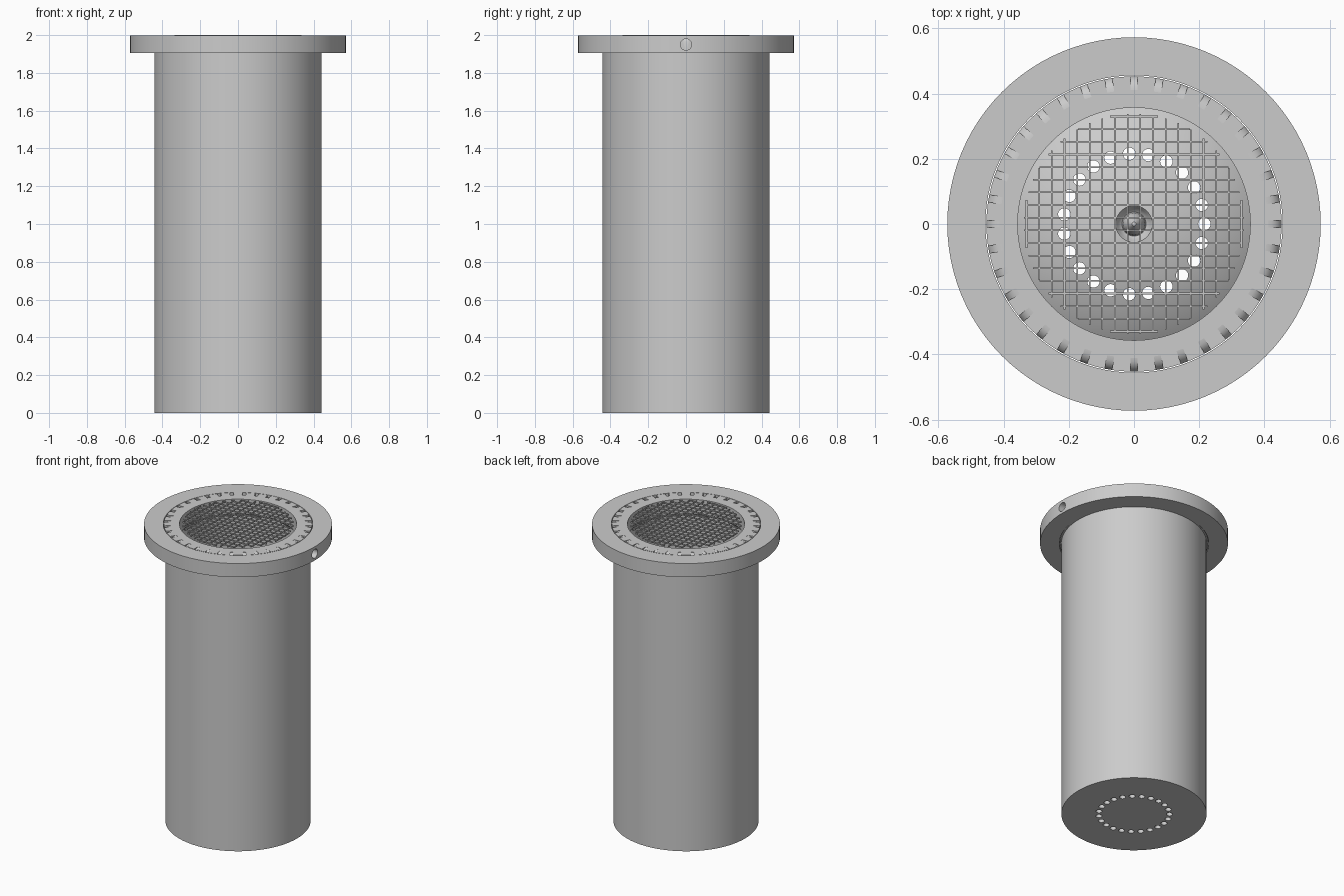
import bpy, bmesh, math
from mathutils import Matrix, Vector

cube = bpy.data.objects.get("Cube")
if cube:
    bpy.data.objects.remove(cube, do_unlink=True)

SEG = 96
TOP = 1.997

grey = bpy.data.materials.new("plain grey")
grey.use_nodes = True
grey.diffuse_color = (0.6, 0.6, 0.6, 1)
grey.node_tree.nodes["Principled BSDF"].inputs["Base Color"].default_value = (0.6, 0.6, 0.6, 1)


def finish(name, bm):
    bmesh.ops.recalc_face_normals(bm, faces=bm.faces)
    mesh = bpy.data.meshes.new(name)
    bm.to_mesh(mesh)
    bm.free()
    mesh.materials.append(grey)
    obj = bpy.data.objects.new(name, mesh)
    bpy.context.collection.objects.link(obj)
    return obj


def lathe(name, profile):
    """Turn a closed (radius, height) outline around the z axis."""
    bm = bmesh.new()
    verts = [bm.verts.new((r, 0, z)) for r, z in profile]
    edges = [bm.edges.new((a, b)) for a, b in zip(verts, verts[1:] + verts[:1])
             if a.co.x > 0 or b.co.x > 0]
    bmesh.ops.spin(bm, geom=verts + edges, cent=(0, 0, 0), axis=(0, 0, 1),
                   angle=math.tau, steps=SEG, use_duplicate=False)
    bmesh.ops.remove_doubles(bm, verts=bm.verts, dist=1e-5)
    return finish(name, bm)


def cut(obj, cutter):
    """Subtract the cutter and remove it."""
    mod = obj.modifiers.new("cut", "BOOLEAN")
    mod.operation, mod.solver, mod.object = "DIFFERENCE", "EXACT", cutter
    cutter.hide_render = True
    bpy.context.view_layer.objects.active = obj
    bpy.ops.object.modifier_apply(modifier=mod.name)
    bpy.data.objects.remove(cutter, do_unlink=True)


def smooth(obj):
    bpy.ops.object.select_all(action="DESELECT")
    obj.select_set(True)
    bpy.context.view_layer.objects.active = obj
    bpy.ops.object.shade_smooth_by_angle(angle=math.radians(30))


# Long tube with an inward lip and a toothed rim at its top
tube = lathe("tube", [(0.443, 0), (0.443, 1.908), (0.453, 1.908), (0.453, TOP),
                      (0.357, TOP), (0.357, 1.9), (0.373, 1.88), (0.373, 0)])

# Rounded notches around the rim, falling away outwards
bm = bmesh.new()
arc = [(0.411 + 0.044 * math.sin(a), 1.952 + 0.044 * math.cos(a))
       for a in (math.pi / 2 * i / 6 for i in range(7))]
outline = [(0.411, 2.02)] + arc + [(0.47, 1.952), (0.47, 2.02)]
for i in range(36):
    turn = Matrix.Rotation(math.tau * i / 36, 4, "Z")
    face = bm.faces.new([bm.verts.new(turn @ Vector((r, -0.011, z))) for r, z in outline])
    out = bmesh.ops.extrude_face_region(bm, geom=[face])["geom"]
    bmesh.ops.translate(bm, vec=turn @ Vector((0, 0.022, 0)),
                        verts=[v for v in out if isinstance(v, bmesh.types.BMVert)])
cut(tube, finish("notch_cutter", bm))
smooth(tube)

# Wide flange ring with a round hole in its left side
flange = lathe("flange_ring", [(0.456, 1.905), (0.573, 1.905), (0.573, TOP), (0.456, TOP)])
bm = bmesh.new()
bmesh.ops.create_cone(bm, cap_ends=True, segments=32, radius1=0.03, radius2=0.03, depth=0.2,
                      matrix=Matrix.Translation((0.52, 0, 1.95)) @ Matrix.Rotation(math.pi / 2, 4, "Y"))
cut(flange, finish("side_hole_cutter", bm))
smooth(flange)

# Domed floor with a dimple in the middle and a ring of drilled holes
R = 0.64
base = 0.04 - math.sqrt(R * R - 0.373 ** 2)
dome = [(r, base + math.sqrt(R * R - r * r))
        for r in (0.373 - (0.373 - 0.056) * i / 14 for i in range(15))]
dip = dome[-1][1]
floor = lathe("domed_floor", [(0, 0), (0.373, 0)] + dome
              + [(0.05, dip - 0.008), (0.044, dip - 0.02), (0.037, dip - 0.025), (0, dip - 0.025)])
bm = bmesh.new()
for i in range(23):
    a = math.tau * i / 23
    bmesh.ops.create_cone(bm, cap_ends=True, segments=24, radius1=0.019, radius2=0.019, depth=0.6,
                          matrix=Matrix.Translation((0.216 * math.cos(a), 0.216 * math.sin(a), 0.1)))
cut(floor, finish("drain_hole_cutter", bm))
smooth(floor)

# Pointed centre knob in the dimple
knob = lathe("centre_knob", [(0, dip - 0.03), (0.037, dip - 0.03), (0.034, dip), (0.02, dip + 0.03),
                             (0.006, dip + 0.05), (0, dip + 0.052)])
smooth(knob)

# Thin crossed bars forming a round grille over the opening
bm = bmesh.new()
for i in range(18):
    offset = (i - 8.5) * 0.0388
    length = 2 * math.sqrt(0.338 ** 2 - offset ** 2)
    for quarter in (0, 1):
        place = (Matrix.Rotation(quarter * math.pi / 2, 4, "Z")
                 @ Matrix.Translation((0, offset, 1.996 - 0.0005 * quarter))
                 @ Matrix.Diagonal((length, 0.005, 0.008, 1)))
        bmesh.ops.create_cube(bm, size=1, matrix=place)
finish("grille", bm)
